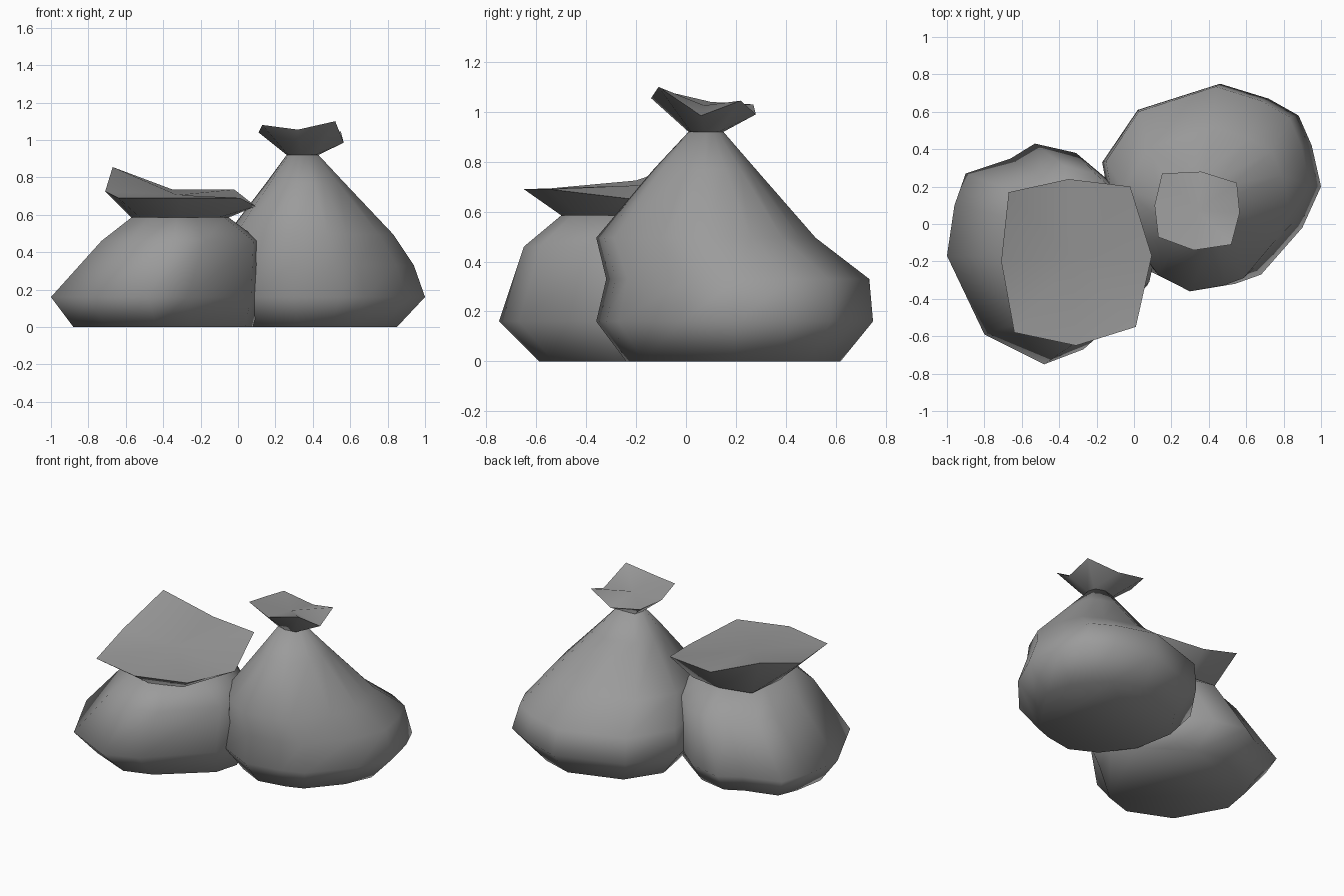
import bpy
import bmesh
import math

cube = bpy.data.objects.get("Cube")
if cube:
    bpy.data.objects.remove(cube, do_unlink=True)

# One matte grey for everything
grey = bpy.data.materials.new("bag_grey")
grey.use_nodes = True
colour = (0.33, 0.33, 0.33, 1)
grey.diffuse_color = colour
grey.node_tree.nodes["Principled BSDF"].inputs["Base Color"].default_value = colour


def fit(outline, x0, x1, y0, y1):
    """Stretch an outline so that it fills the given box."""
    xs = [p[0] for p in outline]
    ys = [p[1] for p in outline]
    sx = (x1 - x0) / (max(xs) - min(xs))
    sy = (y1 - y0) / (max(ys) - min(ys))
    return [(x0 + (p[0] - min(xs)) * sx, y0 + (p[1] - min(ys)) * sy) for p in outline]


def loft(name, loops, smooth_angle):
    """Skin a stack of equal loops, close the base and dish the top."""
    bm = bmesh.new()
    rings = [[bm.verts.new(co) for co in loop] for loop in loops]
    count = len(rings[0])
    for low, high in zip(rings, rings[1:]):
        for i in range(count):
            j = (i + 1) % count
            bm.faces.new((low[i], low[j], high[j], high[i]))
    bm.faces.new(rings[0][::-1])
    top = bm.faces.new(rings[-1])
    bm.normal_update()
    bmesh.ops.poke(bm, faces=[top], offset=-0.015)
    bmesh.ops.recalc_face_normals(bm, faces=bm.faces)
    mesh = bpy.data.meshes.new(name)
    bm.to_mesh(mesh)
    bm.free()
    mesh.materials.append(grey)
    obj = bpy.data.objects.new(name, mesh)
    bpy.context.collection.objects.link(obj)
    bpy.ops.object.select_all(action="DESELECT")
    obj.select_set(True)
    bpy.context.view_layer.objects.active = obj
    bpy.ops.object.shade_smooth_by_angle(angle=math.radians(smooth_angle))


def make_bag(name, outline, levels, rim):
    """Body from box-fitted rings, then a flared collar from the neck to the rim."""
    body = [[(x, y, z) for x, y in fit(outline, *box)] for z, *box in levels]
    loft(name + "_body", body, 100)
    z, *box = levels[-1]
    neck = [(x, y, z) for x, y in fit(rim, *box)]
    loft(name + "_collar", [neck, rim], 60)


# Tall bag, tied tightly at the neck
tall_outline = [(1, .2), (.95, .42), (.88, .58), (.72, .67), (.46, .75), (.02, .61),
                (-.17, .33), (-.11, .0), (.08, -.25), (.3, -.36), (.54, -.32),
                (.68, -.27), (.9, -.02)]
# Each level: height, then left, right, front and back limits
tall_levels = [
    (0, -.04, .85, -.24, .62),
    (.16, -.17, 1, -.36, .75),
    (.33, -.15, .94, -.32, .735),
    (.495, -.06, .83, -.36, .52),
    (.77, .15, .57, -.13, .28),
    (.92, .26, .43, .01, .15),
]
tall_rim = [(.565, .06, .985), (.55, .22, 1.045), (.36, .28, .99), (.15, .27, 1.03),
            (.11, .1, 1.04), (.13, -.07, 1.08), (.32, -.14, 1.055), (.52, -.11, 1.1)]
make_bag("tall_bag", tall_outline, tall_levels, tall_rim)

# Short bag, with a wide mouth
short_outline = [(.12, -.12), (.04, .08), (-.12, .22), (-.31, .38), (-.53, .43),
                 (-.66, .35), (-.9, .27), (-.96, .1), (-1, -.17), (-.8, -.59),
                 (-.48, -.75), (-.27, -.67), (.07, -.33)]
short_levels = [
    (0, -.88, .08, -.59, .28),
    (.16, -1, .12, -.75, .43),
    (.46, -.73, .12, -.65, .31),
    (.585, -.57, -.05, -.5, .13),
]
short_rim = [(.095, -.17, .645), (-.02, .2, .735), (-.35, .24, .735), (-.67, .17, .855),
             (-.71, -.2, .725), (-.64, -.58, .69), (-.31, -.65, .69), (.01, -.55, .69)]
make_bag("short_bag", short_outline, short_levels, short_rim)
